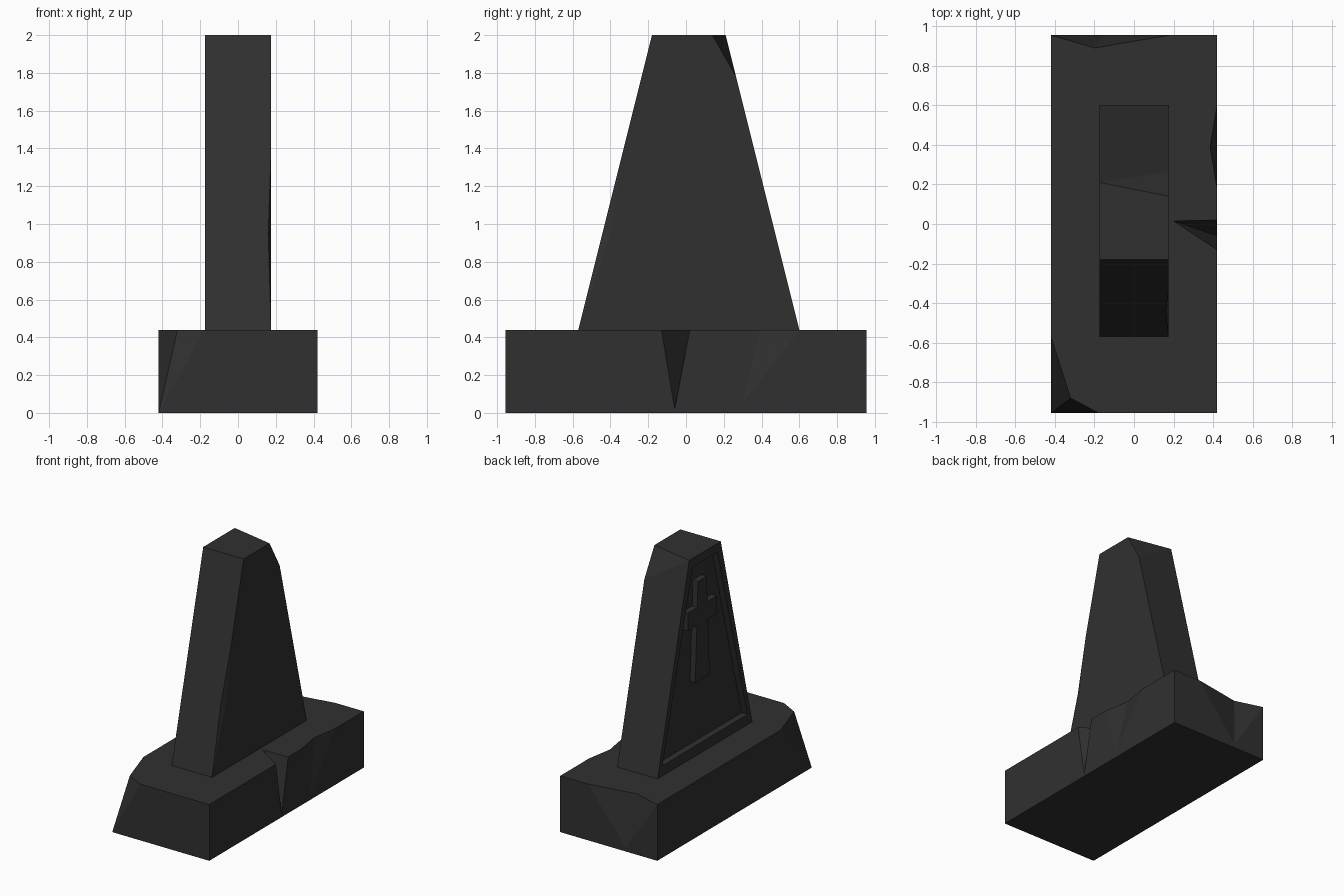
import bpy, bmesh
from mathutils import Vector

if "Cube" in bpy.data.objects:
    bpy.data.objects.remove(bpy.data.objects["Cube"])

stone = bpy.data.materials.new("dark_stone")
stone.diffuse_color = (0.03, 0.03, 0.03, 1)
stone.use_nodes = True
stone.node_tree.nodes["Principled BSDF"].inputs["Base Color"].default_value = stone.diffuse_color


def make(name, bm):
    bmesh.ops.recalc_face_normals(bm, faces=bm.faces[:])
    mesh = bpy.data.meshes.new(name)
    bm.to_mesh(mesh)
    bm.free()
    mesh.materials.append(stone)
    ob = bpy.data.objects.new(name, mesh)
    bpy.context.collection.objects.link(ob)
    return ob


def prism(name, profile, x0, x1):
    """Extrude a (y, z) outline along x."""
    bm = bmesh.new()
    a = [bm.verts.new((x0, y, z)) for y, z in profile]
    b = [bm.verts.new((x1, y, z)) for y, z in profile]
    bm.faces.new(a)
    bm.faces.new(b[::-1])
    n = len(profile)
    for i in range(n):
        j = (i + 1) % n
        bm.faces.new((a[i], b[i], b[j], a[j]))
    return make(name, bm)


def subtract(ob, cutter):
    cutter.hide_render = True
    mod = ob.modifiers.new("cut", 'BOOLEAN')
    mod.operation = 'DIFFERENCE'
    mod.solver = 'EXACT'
    mod.object = cutter
    bpy.context.view_layer.objects.active = ob
    bpy.ops.object.modifier_apply(modifier=mod.name)
    bpy.data.objects.remove(cutter)


def notch(ob, points, out):
    """Knock out the hull of the points swept outwards."""
    bm = bmesh.new()
    for p in points:
        bm.verts.new(p)
        bm.verts.new(Vector(p) + Vector(out))
    res = bmesh.ops.convex_hull(bm, input=bm.verts[:])
    loose = [v for v in bm.verts if not v.link_faces]
    bmesh.ops.delete(bm, geom=loose, context='VERTS')
    subtract(ob, make("notch_cutter", bm))


def slice_off(ob, a, b, c, inside):
    """Slice along the plane a, b, c and keep the inside."""
    a, b, c = Vector(a), Vector(b), Vector(c)
    n = (b - a).cross(c - a).normalized()
    if n.dot(Vector(inside) - a) > 0:
        n = -n
    bm = bmesh.new()
    bm.from_mesh(ob.data)
    bmesh.ops.bisect_plane(bm, geom=bm.verts[:] + bm.edges[:] + bm.faces[:],
                           dist=1e-5, plane_co=a, plane_no=n, clear_outer=True)
    bmesh.ops.holes_fill(bm, edges=[e for e in bm.edges if e.is_boundary], sides=0)
    bmesh.ops.recalc_face_normals(bm, faces=bm.faces[:])
    bm.to_mesh(ob.data)
    bm.free()


# Plinth with a broken corner and worn edges
H = 0.44
base = prism("plinth", [(-.955, 0), (.955, 0), (.955, H), (-.955, H)], -.42, .42)
low, peak = (-.42, -.955, 0), (-.32, -.88, H)
slice_off(base, (-.42, -.57, H), peak, low, (0, 0, .2))
slice_off(base, (-.18, -.955, H), peak, low, (0, 0, .2))
notch(base, [(-.42, .955, H), (.18, .955, H), (-.2, .89, H), (-.15, .955, .03)], (0, .1, .1))
notch(base, [(.42, .60, H), (.42, .18, H), (.385, .39, H), (.42, .3, .05)], (.1, 0, .1))
notch(base, [(.42, .02, H), (.42, -.13, H), (.2, .015, H), (.37, -.045, .42),
             (.42, -.06, .02)], (.1, 0, .1))

# Tapered headstone with chipped top corner and edge
X = .175
slab = prism("headstone", [(-.57, H), (.60, H), (.21, 2), (-.18, 2)], -X, X)
slice_off(slab, (-X, .21, 2), (X, .14, 2), (X, .265, 1.78), (0, 0, 1))
notch(slab, [(X, -.333, 1.39), (X, -.57, H), (X, -.40, .95), (.16, -.4425, .95)],
      (.1, -.1, 0))

# Sunken panel on the left face
panel = prism("panel_cutter", [(-.51, .52), (.54, .52), (.17, 1.93), (-.14, 1.93)], -.3, -.125)
subtract(slab, panel)

# Raised cross inside the panel
C = .04
half = [(.09, 1.01), (.068, 1.45), (.18, 1.45), (.18, 1.59), (.062, 1.59), (.055, 1.79)]
outline = [(C + y, z) for y, z in half] + [(C - y, z) for y, z in reversed(half)]
prism("raised_cross", outline, -.17, -.12)
